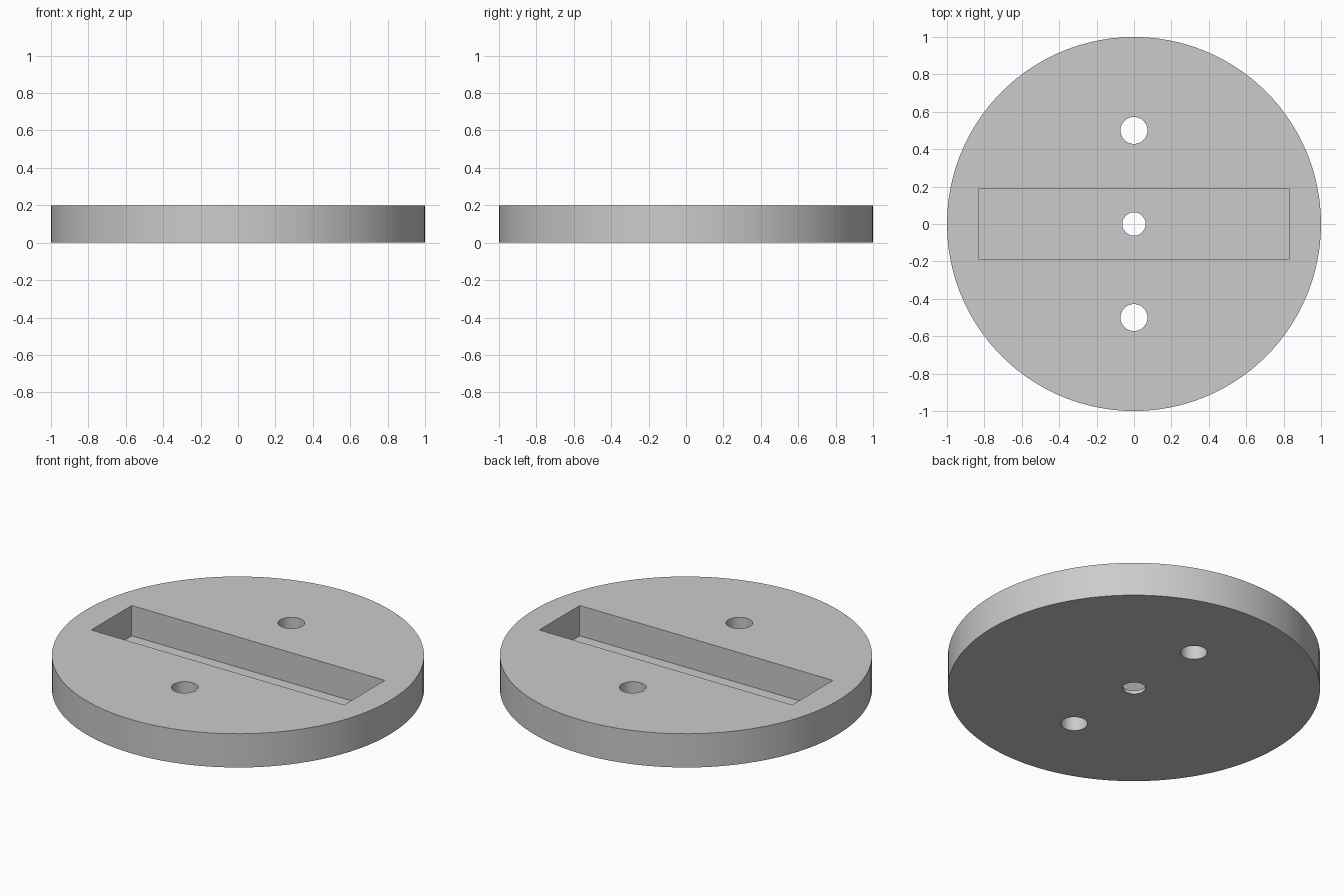
import bpy

cube = bpy.data.objects.get("Cube")
if cube:
    bpy.data.objects.remove(cube, do_unlink=True)

HEIGHT = 0.2
FLOOR = 0.02

# Single plain grey
grey = bpy.data.materials.new("plain grey")
grey.use_nodes = True
colour = (0.6, 0.6, 0.6, 1)
grey.diffuse_color = colour
grey.node_tree.nodes["Principled BSDF"].inputs["Base Color"].default_value = colour


def cylinder(name, radius, y, z0, z1, sides):
    bpy.ops.mesh.primitive_cylinder_add(
        vertices=sides, radius=radius, depth=z1 - z0, location=(0, y, (z0 + z1) / 2))
    obj = bpy.context.object
    obj.name = name
    obj.data.materials.append(grey)
    return obj


def box(name, width, depth, z0, z1):
    bpy.ops.mesh.primitive_cube_add(size=1, location=(0, 0, (z0 + z1) / 2))
    obj = bpy.context.object
    obj.name = name
    obj.scale = (width, depth, z1 - z0)
    bpy.ops.object.transform_apply(location=False, rotation=False, scale=True)
    obj.data.materials.append(grey)
    return obj


def cut(target, cutter):
    cutter.hide_render = True
    mod = target.modifiers.new(cutter.name, "BOOLEAN")
    mod.operation = "DIFFERENCE"
    mod.solver = "EXACT"
    mod.object = cutter
    bpy.context.view_layer.objects.active = target
    bpy.ops.object.modifier_apply(modifier=mod.name)
    bpy.data.objects.remove(cutter, do_unlink=True)


# Round plate
disc = cylinder("round_plate", 1, 0, 0, HEIGHT, 100)

# Long pocket, open at the top with a thin floor
cut(disc, box("pocket_cutter", 1.66, 0.38, FLOOR, HEIGHT + 0.1))

# Centre hole through the pocket floor, and a screw hole on either side
for name, radius, y in (("centre_hole", 0.062, 0),
                        ("front_hole", 0.072, -0.5),
                        ("back_hole", 0.072, 0.5)):
    cut(disc, cylinder(name, radius, y, -0.1, HEIGHT + 0.1, 48))

# Smooth round walls, crisp edges
bpy.ops.object.select_all(action="DESELECT")
disc.select_set(True)
bpy.context.view_layer.objects.active = disc
bpy.ops.object.shade_smooth_by_angle(angle=0.5)
